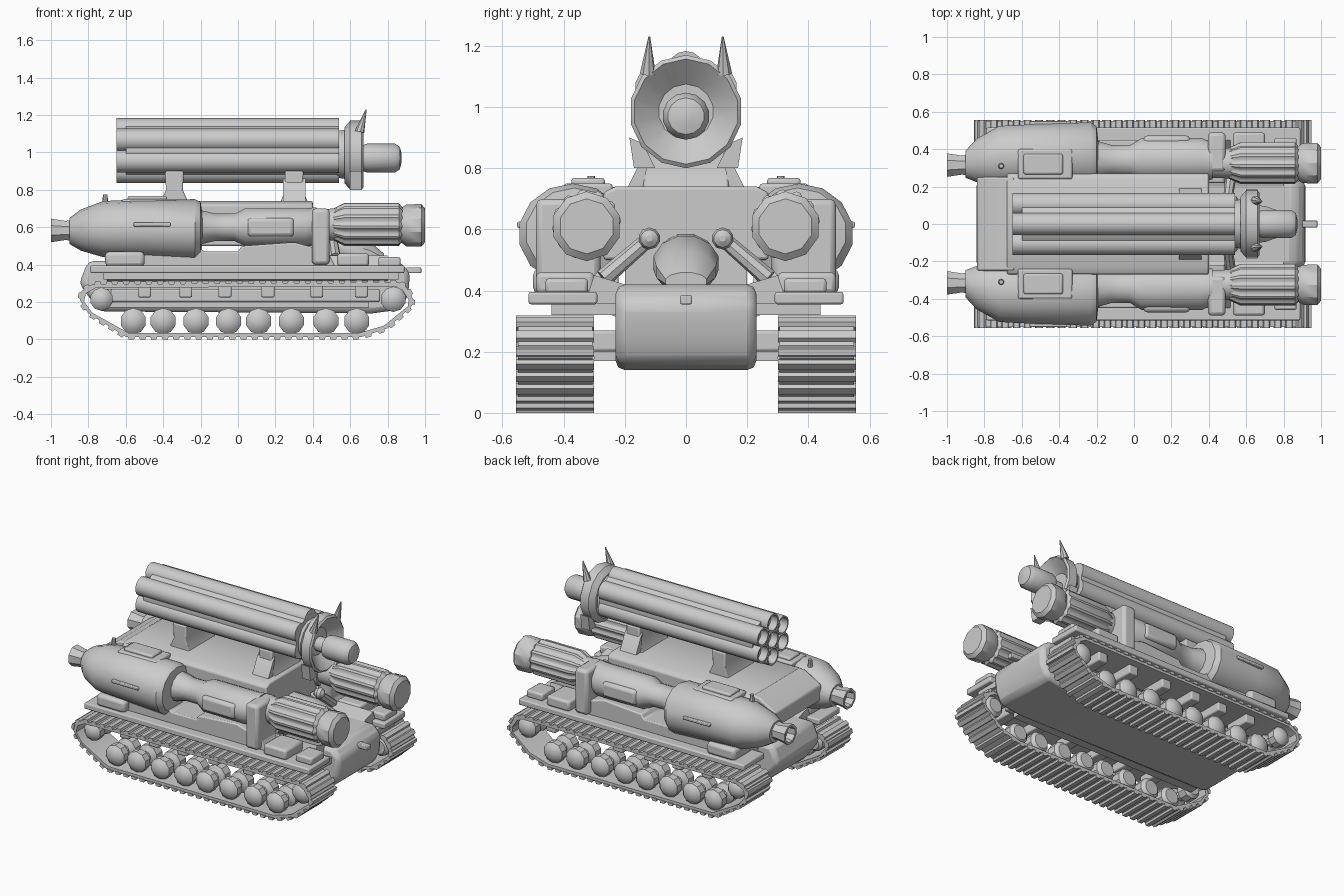
import bpy, math
from mathutils import Vector
from math import cos, sin, pi, radians

if "Cube" in bpy.data.objects:
    bpy.data.objects.remove(bpy.data.objects["Cube"])


def make(name, verts, faces, bevel=0, angle=35):
    me = bpy.data.meshes.new(name)
    me.from_pydata(verts, [], faces)
    ob = bpy.data.objects.new(name, me)
    bpy.context.collection.objects.link(ob)
    for p in me.polygons:
        p.use_smooth = True
    me.set_sharp_from_angle(angle=radians(angle))
    if bevel:
        m = ob.modifiers.new("bevel", 'BEVEL')
        m.width, m.segments = bevel, 2
    return ob


def loft(name, rings, n=16, axis='x', rib=0):
    # rings: (position along axis, centre across, centre z, radius across, radius z)
    v, f = [], []
    for a, c, z, rc, rz in rings:
        for i in range(n):
            t = 2 * pi * (i + .5) / n
            k = 1 - rib * ((i // 2) % 2)
            p, q = c + rc * k * cos(t), z + rz * k * sin(t)
            v.append((a, p, q) if axis == 'x' else (p, a, q))
    for r in range(len(rings) - 1):
        for i in range(n):
            j = (i + 1) % n
            f.append((r * n + i, r * n + j, r * n + n + j, r * n + n + i))
    f += [tuple(range(n))[::-1], tuple(range((len(rings) - 1) * n, len(rings) * n))]
    return make(name, v, f)


def prism(name, pts, a0, a1, axis='y', bevel=0):
    # outline in xz pushed along y, or outline in yz pushed along x
    n = len(pts)
    v = [(p, a, q) if axis == 'y' else (a, p, q) for a in (a0, a1) for p, q in pts]
    f = [(i, (i + 1) % n, n + (i + 1) % n, n + i) for i in range(n)]
    f += [tuple(range(n))[::-1], tuple(range(n, 2 * n))]
    return make(name, v, f, bevel)


def box(name, x0, x1, y0, y1, z0, z1, bevel=0):
    return prism(name, [(x0, z0), (x1, z0), (x1, z1), (x0, z1)], y0, y1, 'y', bevel)


def rod(name, a, b, r0, r1, n=8):
    a, b = Vector(a), Vector(b)
    q = (b - a).to_track_quat('Z', 'Y')
    v = [p + q @ Vector((r * cos(2 * pi * i / n), r * sin(2 * pi * i / n), 0))
         for p, r in ((a, r0), (b, r1)) for i in range(n)]
    f = [(i, (i + 1) % n, n + (i + 1) % n, n + i) for i in range(n)]
    return make(name, v, f + [tuple(range(n))[::-1], tuple(range(n, 2 * n))])


# Central hull with rounded nose, belly plate and towing hook
prism("hull", [(-.74, .15), (.72, .14), (.87, .16), (.91, .24), (.92, .36), (.86, .42),
               (-.8, .42), (-.85, .3)], -.23, .23, 'y', .03)
box("belly_plate", -.7, .7, -.3, .3, .17, .27)
box("tow_hook", .9, .98, -.02, .02, .355, .385, .005)

# Upper deck: an arch spanning the two side pods, plus rear crosspiece
prism("deck_arch", [(-.27, .5), (-.2, .5), (-.15, .6), (.15, .6), (.2, .5), (.27, .5),
                    (.27, .72), (.23, .74), (-.23, .74), (-.27, .72)], -.68, .4, 'x', .01)
prism("rear_crosspiece", [(-.84, .56), (-.66, .52), (-.64, .74), (-.72, .73), (-.84, .66)],
      -.25, .25, 'y', .01)
box("core_block", -.6, -.25, -.2, .2, .4, .62)
box("front_core_block", .08, .4, -.2, .2, .4, .62)
loft("nose_dome", [(.3, 0, .5, .1, .09), (.55, 0, .49, .11, .09), (.7, 0, .46, .1, .07),
                   (.78, 0, .43, .07, .03)], 12)

# Launcher: six tubes around a core
CZ = 1.01
loft("launcher_core", [(-.6, 0, CZ, .15, .14), (.54, 0, CZ, .15, .14)], 24)
for k in range(6):
    t = k * pi / 3 + pi / 6
    y, z = .122 * cos(t), CZ + .112 * sin(t)
    loft("launch_tube", [(x, y, z, r, r) for x, r in
                         ((.54, .061), (-.65, .061), (-.65, .05), (-.55, .05))], 14)
loft("launch_tube_middle", [(x, 0, CZ, r, r) for x, r in
                            ((.5, .06), (-.65, .06), (-.65, .05), (-.55, .05))], 14)
loft("launcher_neck", [(.53, 0, .99, .13, .13), (.6, 0, .99, .14, .14)], 12)
loft("sensor_dish", [(x, 0, .985, r, r) for x, r in
                     ((.57, .15), (.6, .185), (.66, .185), (.67, .172), (.6, .09))], 14)
loft("sensor_knob", [(x, 0, .97, r, r) for x, r in
                     ((.58, .045), (.66, .05), (.67, .07), (.69, .077), (.84, .077),
                      (.865, .06), (.875, .02))], 14)
for x in (-.34, .3):
    prism("launcher_bracket", [(x - .08, .72), (x + .08, .72), (x + .045, .8), (x + .05, .9),
                               (x - .05, .9), (x - .045, .8)], -.14, .14, 'y', .008)

# Closed outline of one track
track = [(-.6, .014), (.66, .014), (.8, .06), (.93, .18), (.935, .22), (.9, .28), (.86, .305),
         (-.78, .295), (-.835, .26), (-.845, .21), (-.8, .14)]

for s in (1, -1):
    # Track band with inner wall
    n = len(track)
    cx = [(x * .975 + .001, .16 + (z - .16) * .86) for x, z in track]
    v = [(x, s * y, z) for y in (.305, .55) for loop in (track, cx) for x, z in loop]
    f = []
    for i in range(n):
        j = (i + 1) % n
        for a, b in ((0, 1), (1, 3), (3, 2), (2, 0)):
            f.append((a * n + i, a * n + j, b * n + j, b * n + i))
    make("track_band", v, f)

    # Tread bars spaced along the outline
    for i in range(n):
        a, b = Vector(track[i]), Vector(track[(i + 1) % n])
        d = (b - a).normalized()
        o = Vector((d.y, -d.x))
        m = max(1, round((b - a).length / .06))
        for k in range(m):
            p = a.lerp(b, (k + .5) / m)
            h = min(.02, (b - a).length / m * .4)
            pts = [p - d * h - o * .004, p + d * h - o * .004,
                   p + d * h * .7 + o * .014, p - d * h * .7 + o * .014]
            prism("tread_bar", [tuple(q) for q in pts], s * .3, s * .555)

    # Road wheels, end wheels and return rollers
    wheels = [(x, .098, .07) for x in (-.56, -.4, -.225, -.05, .11, .285, .47, .635)]
    wheels += [(-.73, .215, .062), (.83, .215, .068)]
    for x, z, r in wheels:
        loft("road_wheel", [(s * y, x, z, r * k, r * k) for y, k in
                            ((.31, .7), (.33, 1), (.39, 1), (.41, .5), (.44, .5), (.46, 1),
                             (.51, 1), (.53, .7), (.54, .25))], 10, 'y')
    for x in (-.5, -.28, -.07, .16, .42, .66):
        box("track_guide", x - .035, x + .035, s * .32, s * .5, .225, .29, .008)
    box("suspension_beam", -.68, .76, s * .22, s * .315, .2, .27, .01)

    # Fender and stowage
    box("fender", -.79, .89, s * .29, s * .515, .355, .395, .008)
    box("fender_rib", -.72, .86, s * .22, s * .44, .32, .36)
    prism("hull_side", [(s * .2, .3), (s * .33, .36), (s * .3, .45), (s * .2, .42)],
          -.7, .8, 'x')
    prism("sponson", [(-.56, .39), (.52, .39), (.48, .47), (.3, .52), (.02, .5), (0, .47),
                      (-.18, .47), (-.22, .5), (-.5, .5)], s * .22, s * .45, 'y', .008)
    box("rear_stowage", -.71, -.5, s * .31, s * .5, .39, .47, .02)
    box("front_stowage", .53, .7, s * .3, s * .49, .39, .46, .015)
    box("front_lamp_box", .75, .87, s * .32, s * .46, .39, .44, .012)

    # Side pod: nozzle, swollen tank, waist and forward drum
    loft("rear_nozzle", [(x, s * .315, .583, r, r) for x, r in
                         ((-.84, .07), (-.92, .055), (-1, .068), (-1, .052), (-.95, .045))], 8)
    loft("pod_tank", [(-.9, s * .32, .58, .075, .07), (-.84, s * .34, .585, .12, .11),
                      (-.72, s * .36, .59, .168, .15), (-.55, s * .365, .59, .172, .158),
                      (-.23, s * .37, .585, .178, .165), (-.2, s * .365, .59, .16, .145),
                      (-.19, s * .36, .6, .08, .07)], 14)
    loft("pod_waist", [(-.22, s * .345, .6, .11, .1), (-.12, s * .34, .6, .085, .075),
                       (-.02, s * .34, .6, .085, .075), (.04, s * .345, .6, .118, .105),
                       (.36, s * .345, .6, .12, .105), (.42, s * .335, .61, .1, .1)], 12)
    box("pod_clamp", .395, .49, s * .28, s * .49, .4, .7, .02)
    box("side_plate", -.56, -.36, s * .5, s * .552, .605, .625, .005)
    box("pod_panel", .05, .3, s * .36, s * .472, .55, .65, .02)

    # Ribbed booster with faceted cap
    loft("booster_neck", [(.4, s * .325, .615, .08, .08), (.53, s * .325, .615, .085, .09)], 12)
    loft("ribbed_booster", [(.5, s * .325, .615, .08, .08), (.57, s * .325, .615, .112, .115),
                            (.86, s * .325, .615, .112, .115), (.88, s * .325, .615, .09, .09)],
         48, rib=.1)
    loft("booster_cap", [(x, s * .325, .61, r, r) for x, r in
                         ((.85, .075), (.9, .112), (.98, .114), (1, .09))], 10)

    # Roof hatch with raised lid, and sight post
    box("hatch_rim", -.62, -.33, s * .24, s * .4, .71, .75, .01)
    box("hatch_lid", -.59, -.38, s * .265, s * .375, .74, .768, .01)
    rod("sight_post", (-.71, s * .31, .71), (-.71, s * .31, .775), .018, .012)

    # Braces and ball joints by the nose
    rod("nose_brace", (.52, s * .27, .44), (.5, s * .12, .57), .03, .025)
    loft("ball_joint", [(.49 + .035 * (1 - cos(t)), s * .12, .57, .036 * sin(t), .036 * sin(t))
                        for t in (.3, .9, 1.57, 2.2, 2.85)], 10)

    # Dish horns and lower claws
    rod("dish_horn", (.65, s * .125, 1.11), (.685, s * .12, 1.23), .026, .003)
    prism("dish_claw", [(s * .1, .8), (s * .17, .8), (s * .185, .9), (s * .14, .88)],
          .6, .66, 'x')
    prism("launcher_strut", [(s * .12, .86), (s * .14, .84), (s * .2, .72), (s * .14, .72)],
          .24, .36, 'x')
